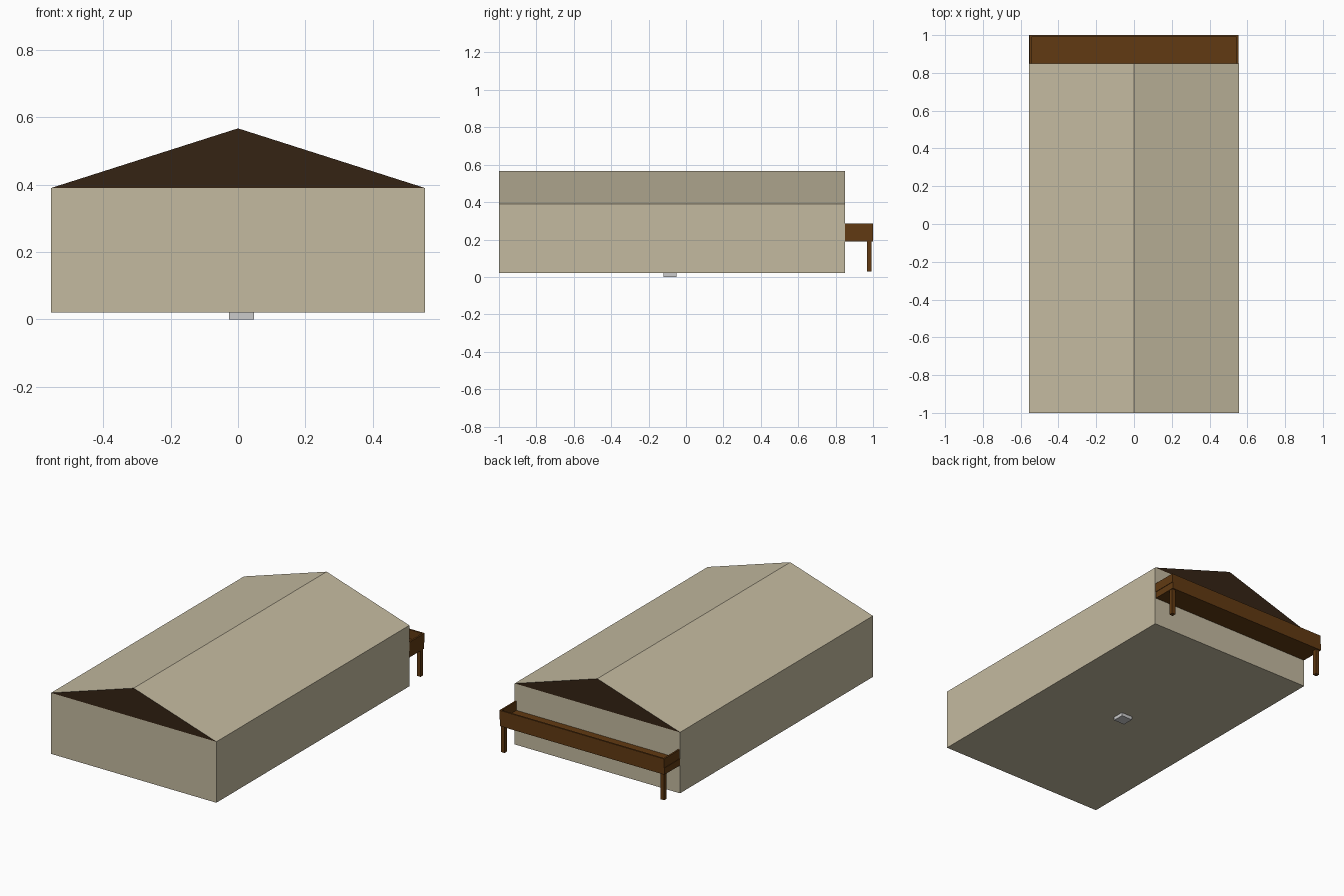
import bpy

if "Cube" in bpy.data.objects:
    bpy.data.objects.remove(bpy.data.objects["Cube"])


def material(name, rgb):
    m = bpy.data.materials.new(name)
    m.diffuse_color = (*rgb, 1)
    m.use_nodes = True
    m.node_tree.nodes["Principled BSDF"].inputs["Base Color"].default_value = m.diffuse_color
    return m


beige = material("beige", (0.55, 0.49, 0.35))
brown = material("brown", (0.12, 0.042, 0.006))
dark = material("dark_brown", (0.035, 0.017, 0.007))


def mesh_object(name, verts, faces, mats=()):
    me = bpy.data.meshes.new(name)
    me.from_pydata(verts, [], faces)
    for m in mats:
        me.materials.append(m)
    ob = bpy.data.objects.new(name, me)
    bpy.context.collection.objects.link(ob)
    return ob


def box(name, x, y, z, mat=None):
    verts = [(a, b, c) for a in x for b in y for c in z]
    faces = [(0, 1, 3, 2), (4, 6, 7, 5), (0, 4, 5, 1),
             (2, 3, 7, 6), (0, 2, 6, 4), (1, 5, 7, 3)]
    return mesh_object(name, verts, faces, [mat] if mat else [])


W, FRONT, BACK = 0.555, -1.0, 0.85
EAVE, RIDGE = 0.39, 0.567

# Main block
box("walls", (-W, W), (FRONT, BACK), (0.02, EAVE), beige)

# Gabled roof with dark end triangles
profile = [(-W, EAVE), (W, EAVE), (0, RIDGE)]
roof = mesh_object("roof", [(x, y, z) for y in (FRONT, BACK) for x, z in profile],
                   [(0, 1, 2), (3, 5, 4), (1, 4, 5, 2), (0, 2, 5, 3), (0, 3, 4, 1)],
                   [beige, dark])
for i in (0, 1):
    roof.data.polygons[i].material_index = 1

# Small footing under the floor
box("footing", (-0.026, 0.048), (-0.12, -0.05), (0, 0.02))

# Rear balcony: floor, parapet and posts
box("balcony_floor", (-W, 0.55), (BACK, 1.0), (0.19, 0.23), brown)
box("balcony_back_rail", (-0.553, 0.553), (0.99, 1.0), (0.23, 0.285), brown)
for side, s in (("left", -1), ("right", 1)):
    box(side + "_balcony_rail", sorted((s * 0.543, s * 0.553)), (BACK, 0.99),
        (0.23, 0.285), brown)
    box(side + "_balcony_post", sorted((s * 0.524, s * 0.548)), (0.968, 0.992),
        (0.03, 0.19), brown)
